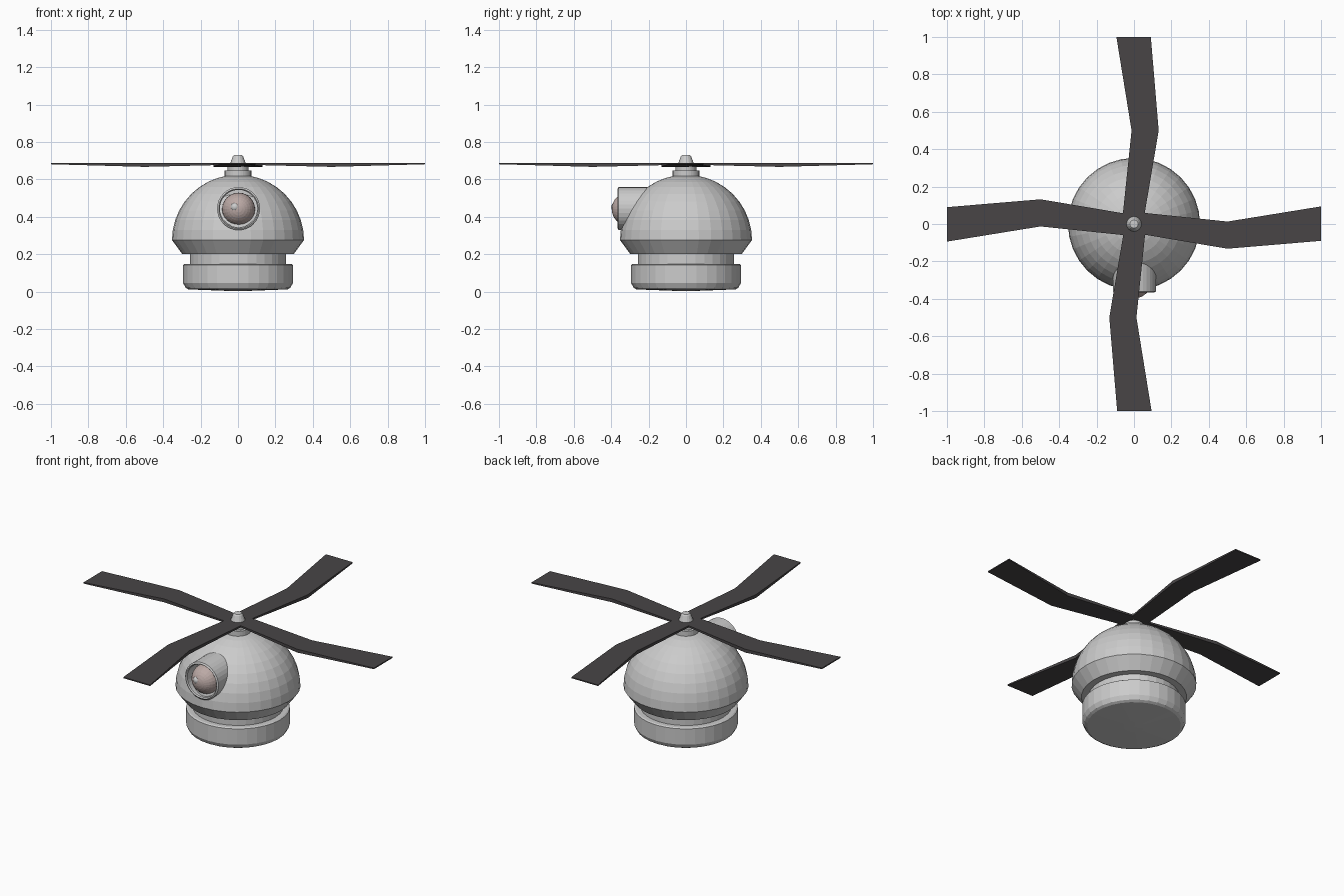
import bpy, bmesh, math
from mathutils import Matrix

if "Cube" in bpy.data.objects:
    bpy.data.objects.remove(bpy.data.objects["Cube"])


def material(name, rgb):
    m = bpy.data.materials.new(name)
    m.diffuse_color = (*rgb, 1)
    m.use_nodes = True
    m.node_tree.nodes["Principled BSDF"].inputs["Base Color"].default_value = m.diffuse_color
    return m


def finish(name, bm, mat=None):
    bmesh.ops.recalc_face_normals(bm, faces=bm.faces[:])
    me = bpy.data.meshes.new(name)
    bm.to_mesh(me)
    bm.free()
    ob = bpy.data.objects.new(name, me)
    bpy.context.collection.objects.link(ob)
    if mat:
        me.materials.append(mat)
    return ob


def lathe(name, profile, sides=32, mat=None):
    """Spin an (r, z) profile around z; open ends on the axis are closed by r = 0."""
    bm = bmesh.new()
    verts = [bm.verts.new((r, 0, z)) for r, z in profile]
    edges = [bm.edges.new(p) for p in zip(verts, verts[1:])]
    bmesh.ops.spin(bm, geom=verts + edges, axis=(0, 0, 1), cent=(0, 0, 0),
                   angle=math.tau, steps=sides)
    bmesh.ops.remove_doubles(bm, verts=bm.verts[:], dist=1e-4)
    return finish(name, bm, mat)


def ball(name, center, radius, mat=None):
    bm = bmesh.new()
    bmesh.ops.create_uvsphere(bm, u_segments=24, v_segments=16, radius=radius)
    ob = finish(name, bm, mat)
    ob.location = center
    ob.rotation_euler.x = math.pi / 2
    return ob


dark = material("dark_blade", (0.065, 0.06, 0.062))
lens_tint = material("lens_tint", (0.50, 0.40, 0.38))

# Base drum with a slightly bulged underside and a narrower neck
lathe("base", [(0, 0.003), (0.06, 0.004), (0.265, 0.012), (0.28, 0.02), (0.293, 0.045),
               (0.293, 0.143), (0.285, 0.148), (0, 0.148)])
lathe("neck", [(0, 0.14), (0.257, 0.14), (0.257, 0.21), (0, 0.21)])

# Dome body with its tapered lower skirt
dome = [(0.353 * math.cos(i * math.pi / 20), 0.275 + 0.35 * math.sin(i * math.pi / 20))
        for i in range(10)]
lathe("dome_body", [(0, 0.2), (0.297, 0.2)] + dome + [(0, 0.625)])

# Rotor collar, shaft and hub cap
lathe("rotor_collar", [(0, 0.6), (0.071, 0.6), (0.071, 0.648), (0, 0.65)])
lathe("rotor_shaft", [(0, 0.64), (0.055, 0.64), (0.055, 0.668), (0, 0.668)])
lathe("hub_cap", [(0, 0.66), (0.043, 0.675), (0.04, 0.69), (0.028, 0.722), (0.022, 0.73),
                  (0, 0.731)], 16)

# Camera tube, hollow at the front, with lens and pupil
tube = lathe("camera_tube", [(0, 0.25), (0.1, 0.25), (0.1, 0.36), (0.106, 0.366),
                             (0.115, 0.36), (0.115, 0.15), (0, 0.15)], 32)
tube.rotation_euler.x = math.pi / 2
tube.location = (0.003, 0, 0.444)
ball("camera_lens", (0.003, -0.309, 0.441), 0.088, lens_tint)
ball("lens_pupil", (-0.016, -0.375, 0.452), 0.025)

# Four kinked rotor blades: (x, y leading, y trailing, z bottom), thickest at the kink
sections = [(0.0, -0.05, 0.05, 0.678), (0.05, -0.056, 0.06, 0.678),
            (0.5, -0.132, 0.013, 0.667), (1.0, -0.09, 0.094, 0.681)]
top = 0.688
for k in range(4):
    bm = bmesh.new()
    rings = [[bm.verts.new(p) for p in ((x, a, z), (x, b, z), (x, b, top), (x, a, top))]
             for x, a, b, z in sections]
    for r, s in zip(rings, rings[1:]):
        for i in range(4):
            j = (i + 1) % 4
            bm.faces.new((r[i], r[j], s[j], s[i]))
    bm.faces.new(rings[0])
    bm.faces.new(rings[-1])
    bm.transform(Matrix.Rotation(k * math.pi / 2, 4, 'Z'))
    finish(f"rotor_blade_{k + 1}", bm, dark)
